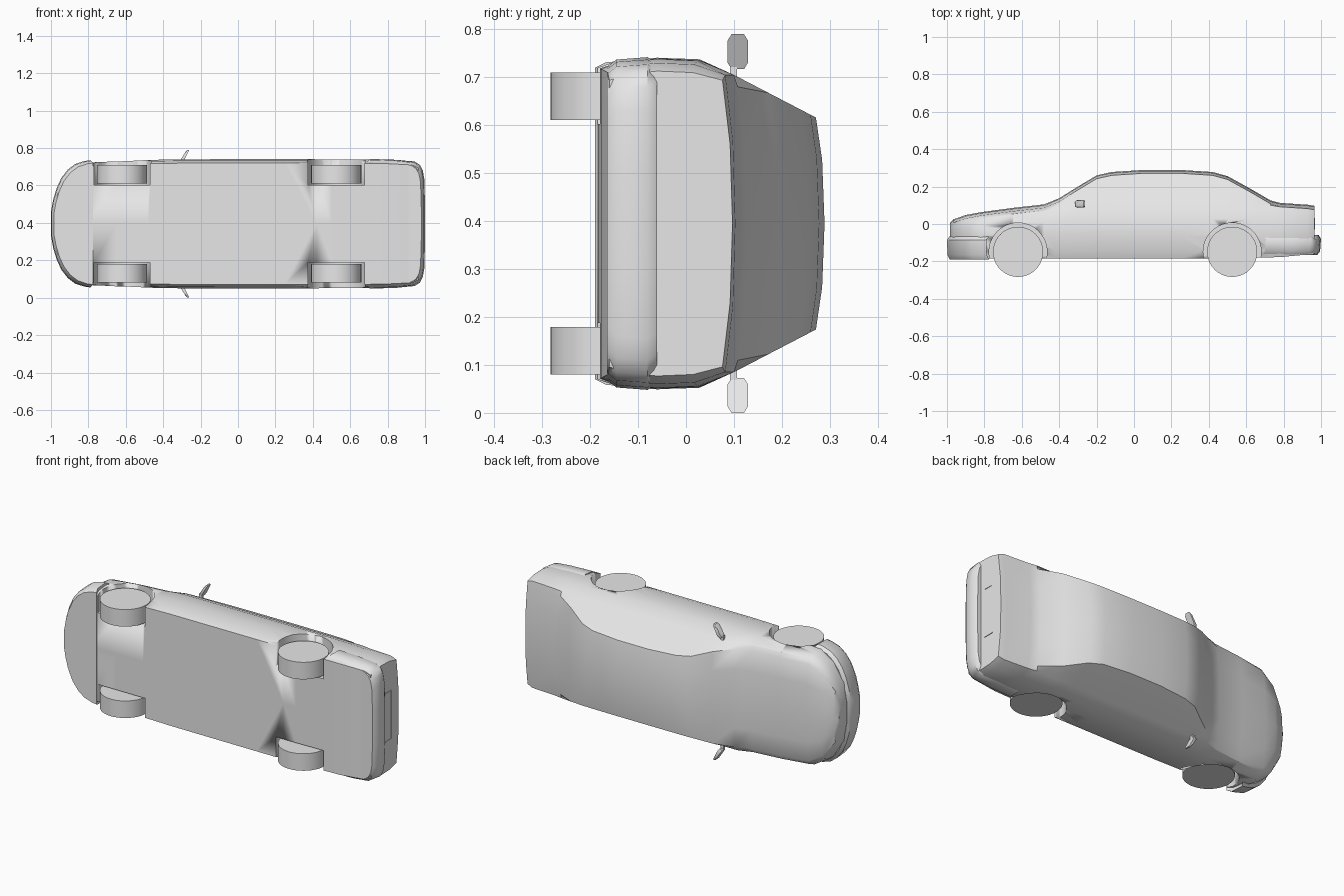
import bpy, bmesh, math
from mathutils import Matrix

if "Cube" in bpy.data.objects:
    bpy.data.objects.remove(bpy.data.objects["Cube"])

ZC = 0.395  # the car lies on its side: length along x, roof towards +y, width along z

grey = bpy.data.materials.new("light_grey")
grey.diffuse_color = (0.8, 0.8, 0.8, 1)
grey.use_nodes = True
grey.node_tree.nodes["Principled BSDF"].inputs["Base Color"].default_value = grey.diffuse_color


def finish(name, bm, angle=35):
    bmesh.ops.recalc_face_normals(bm, faces=bm.faces)
    me = bpy.data.meshes.new(name)
    bm.to_mesh(me)
    bm.free()
    ob = bpy.data.objects.new(name, me)
    bpy.context.collection.objects.link(ob)
    me.materials.append(grey)
    bpy.ops.object.select_all(action='DESELECT')
    ob.select_set(True)
    bpy.context.view_layer.objects.active = ob
    bpy.ops.object.shade_smooth_by_angle(angle=math.radians(angle))
    return ob


def loft(name, rings, angle=35):
    bm = bmesh.new()
    vs = [[bm.verts.new(p) for p in r] for r in rings]
    n = len(vs[0])
    for a, b in zip(vs, vs[1:]):
        for i in range(n):
            j = (i + 1) % n
            bm.faces.new((a[i], a[j], b[j], b[i]))
    bm.faces.new(vs[0])
    bm.faces.new(vs[-1])
    return finish(name, bm, angle)


def cylinder(name, x, y, r, z0, z1, segments=40):
    bm = bmesh.new()
    bmesh.ops.create_cone(bm, cap_ends=True, segments=segments, radius1=r, radius2=r,
                          depth=abs(z1 - z0),
                          matrix=Matrix.Translation((x, y, (z0 + z1) / 2)))
    return finish(name, bm)


def box(name, lo, hi):
    rings = [[(x, lo[1], lo[2]), (x, hi[1], lo[2]), (x, hi[1], hi[2]), (x, lo[1], hi[2])]
             for x in (lo[0], hi[0])]
    return loft(name, rings)


def along(curve, x):
    """Linear value of a profile curve at x."""
    for (x0, v0), (x1, v1) in zip(curve, curve[1:]):
        if x <= x1:
            return v0 + (v1 - v0) * (x - x0) / (x1 - x0)
    return curve[-1][1]


# Body profiles along x: centre line from nose to boot, half width, floor
top_line = [(-.985, .005), (-.965, .025), (-.90, .048), (-.82, .063), (-.65, .086),
            (-.48, .105), (-.40, .138), (-.30, .20), (-.20, .26), (-.12, .278),
            (.05, .289), (.25, .289), (.42, .278), (.50, .256), (.62, .19),
            (.73, .126), (.78, .113), (.93, .103), (.965, .097)]
half_width = [(-.985, .06), (-.965, .17), (-.90, .275), (-.82, .325), (-.65, .338),
              (-.30, .345), (.50, .346), (.78, .343), (.93, .335), (.965, .318)]
floor_line = [(-.985, -.186), (.50, -.184), (.78, -.177), (.965, -.16)]


def section(x, top):
    w, yb = along(half_width, x), along(floor_line, x)
    ey = min(.10, top - (.033 if x < 0 else .021))      # belt line
    ew = min(.31, .94 * w)
    ry = top - .018                                     # roof or bonnet edge
    rw = min(.92 * ew, ew - .52 * (ry - ey))
    half = [(.94 * w, yb), (.98 * w, yb + .04), (w, -.06), (.99 * w, .55 * ey - .027),
            (ew, ey), (rw, ry), (.6 * rw, top - .005)]
    ring = [(0, yb)] + half + [(0, top)] + [(-a, b) for a, b in reversed(half)]
    return [(x, b, ZC + a) for a, b in ring]


body = loft("body", [section(x, top) for x, top in top_line], 32)

# Wheels and wheel arches
for end, x in (("front", -.62), ("rear", .525)):
    for side, s in (("left", -1), ("right", 1)):
        cutter = cylinder("arch_cutter", x, -.149, .155, ZC + s * .208, ZC + s * .40, 48)
        cutter.hide_render = True
        mod = body.modifiers.new("arch", 'BOOLEAN')
        mod.operation = 'DIFFERENCE'
        mod.solver = 'EXACT'
        mod.object = cutter
        bpy.context.view_layer.objects.active = body
        bpy.ops.object.modifier_apply(modifier=mod.name)
        bpy.data.objects.remove(cutter)
        cylinder(f"{end}_{side}_wheel", x, -.149, .134, ZC + s * .216, ZC + s * .315)


# Bumpers: a plan outline stacked in layers (y, inset)
def bumper(name, plan, layers):
    outline = plan + [(x, -w) for x, w in reversed(plan)]
    sx = 1 if plan[0][0] > 0 else -1
    rings = [[(x - sx * d, y, ZC + w - math.copysign(min(d, abs(w)), w)) for x, w in outline]
             for y, d in layers]
    loft(name, rings, 40)


bumper("front_bumper",
       [(-1, .065), (-.988, .13), (-.97, .19), (-.945, .245), (-.91, .29), (-.87, .32),
        (-.82, .336), (-.79, .340)],
       [(-.19, .015), (-.165, .003), (-.085, 0), (-.068, .012)])
bumper("rear_bumper",
       [(1, .10), (.996, .24), (.988, .285), (.972, .315), (.945, .332), (.85, .342), (.705, .347)],
       [(-.165, .02), (-.145, .005), (-.08, 0), (-.06, .012)])

# Number plate surround on the boot
box("plate_surround_top", (.962, .027, ZC - .14), (.968, .032, ZC + .14))
for side, s in (("left", -1), ("right", 1)):
    z = ZC + s * .14
    box(f"plate_surround_{side}", (.962, -.03, z - .0025), (.968, .03, z + .0025))

# Door mirrors: rounded blades swept backwards, each on a short stalk
oval = [(-.021, .335), (-.013, .322), (.013, .322), (.021, .335),
        (.021, .382), (.013, .395), (-.013, .395), (-.021, .382)]
for side, s in (("left", -1), ("right", 1)):
    rings = []
    for dx, k in ((-.012, .8), (-.004, 1), (.006, 1)):
        rings.append([(-.285 + dx + (w - .3585) * .5, .108 + y * k,
                       ZC + s * (.3585 + (w - .3585) * k)) for y, w in oval])
    loft(f"{side}_mirror", rings)
    box(f"{side}_mirror_stalk", (-.315, .092, ZC + s * .295), (-.295, .106, ZC + s * .335))
